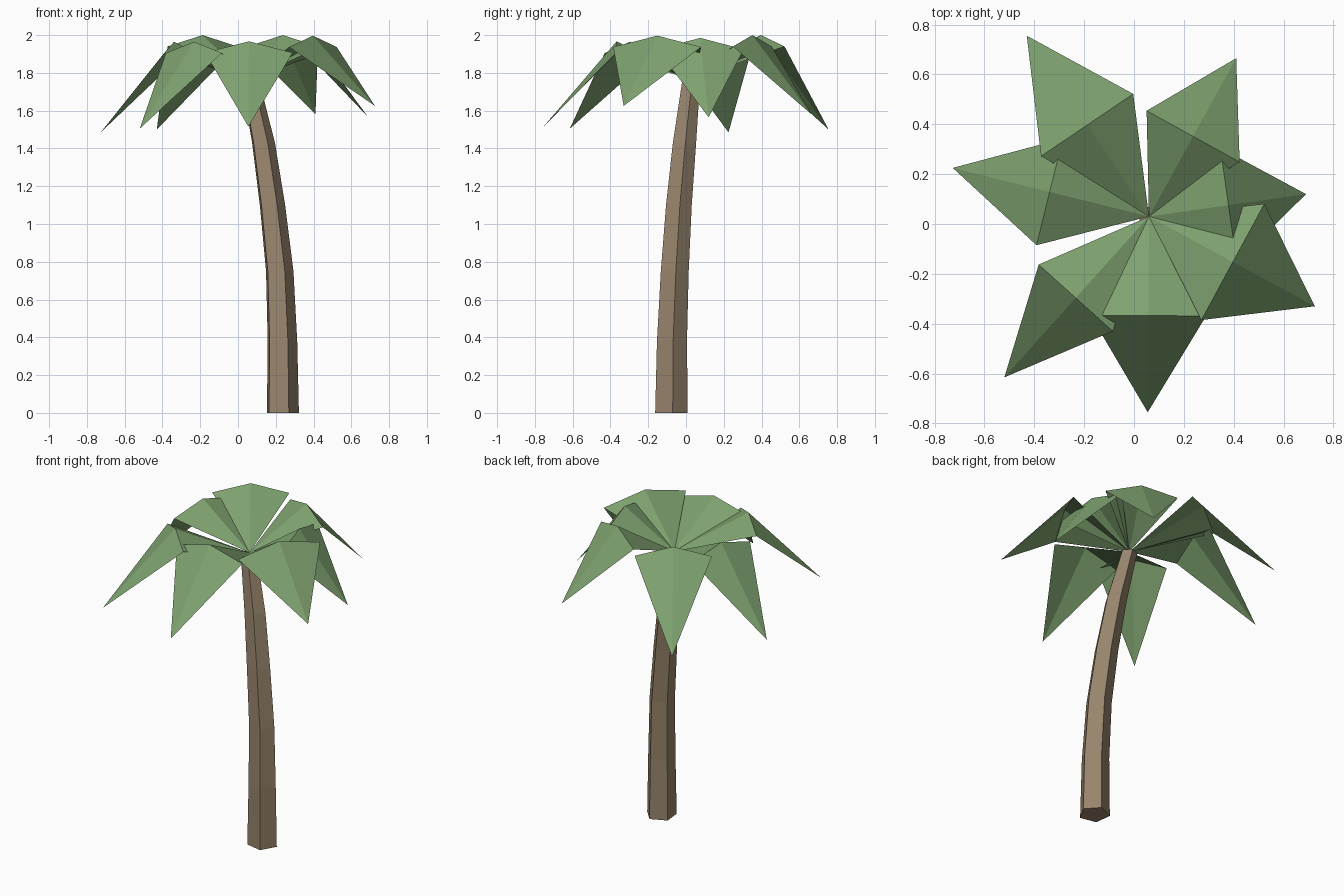
import bpy
import bmesh
from math import cos, sin, radians
from mathutils import Vector

if "Cube" in bpy.data.objects:
    bpy.data.objects.remove(bpy.data.objects["Cube"])


def material(name, rgb):
    m = bpy.data.materials.new(name)
    m.diffuse_color = (*rgb, 1)
    m.use_nodes = True
    m.node_tree.nodes["Principled BSDF"].inputs["Base Color"].default_value = m.diffuse_color
    return m


def finish(bm, name, mat):
    mesh = bpy.data.meshes.new(name)
    bm.to_mesh(mesh)
    bm.free()
    mesh.materials.append(mat)
    obj = bpy.data.objects.new(name, mesh)
    bpy.context.collection.objects.link(obj)


bark = material("bark", (0.31, 0.23, 0.15))
green = material("leaf_green", (0.21, 0.36, 0.16))

# Trunk: five-sided, tapering along a leaning curve (x, y, z, radius)
path = [(0.232, -0.08, 0, 0.091), (0.23, -0.077, 0.38, 0.084),
        (0.216, -0.062, 0.75, 0.078), (0.178, -0.04, 1.1, 0.072),
        (0.131, -0.01, 1.43, 0.065), (0.062, 0.026, 1.76, 0.05)]
bm = bmesh.new()
rings = []
for x, y, z, r in path:
    angles = [radians(6 + 72 * i) for i in range(5)]
    rings.append([bm.verts.new((x + r * cos(a), y + r * sin(a), z)) for a in angles])
for low, high in zip(rings, rings[1:]):
    for i in range(5):
        j = (i + 1) % 5
        bm.faces.new((low[i], low[j], high[j], high[i]))
bm.faces.new(rings[0][::-1])
bm.faces.new(rings[-1])
finish(bm, "trunk", bark)

# Fronds: folded kites that rise from the crown and droop to a tip
crown = Vector((0.06, 0.03, 1.765))


def frond(name, tip, ridge_z, half_width, droop=0.06):
    tip = Vector(tip)
    ridge = crown.lerp(tip, 0.506)
    ridge.z = ridge_z
    out = Vector((tip.x - crown.x, tip.y - crown.y, 0)).normalized()
    side = Vector((-out.y, out.x, 0)) * half_width
    drop = Vector((0, 0, droop))
    bm = bmesh.new()
    root, left, mid, right, end = [bm.verts.new(p) for p in (
        crown, ridge + side - drop, ridge, ridge - side - drop, tip)]
    for f in ((root, mid, left), (root, right, mid), (left, mid, end), (mid, right, end)):
        bm.faces.new(f)
    finish(bm, name, green)


# Tip position, ridge height, half width
fronds = [((-0.43, 0.755, 1.50), 2.0, 0.223),
          ((0.41, 0.665, 1.58), 2.0, 0.213),
          ((0.69, 0.12, 1.565), 1.985, 0.232),
          ((0.725, -0.33, 1.625), 1.997, 0.265),
          ((0.055, -0.755, 1.515), 1.967, 0.232),
          ((-0.52, -0.615, 1.505), 1.965, 0.2),
          ((-0.727, 0.225, 1.485), 1.965, 0.22)]
for i, (tip, ridge_z, half) in enumerate(fronds):
    frond(f"frond_{i + 1}", tip, ridge_z, half)
